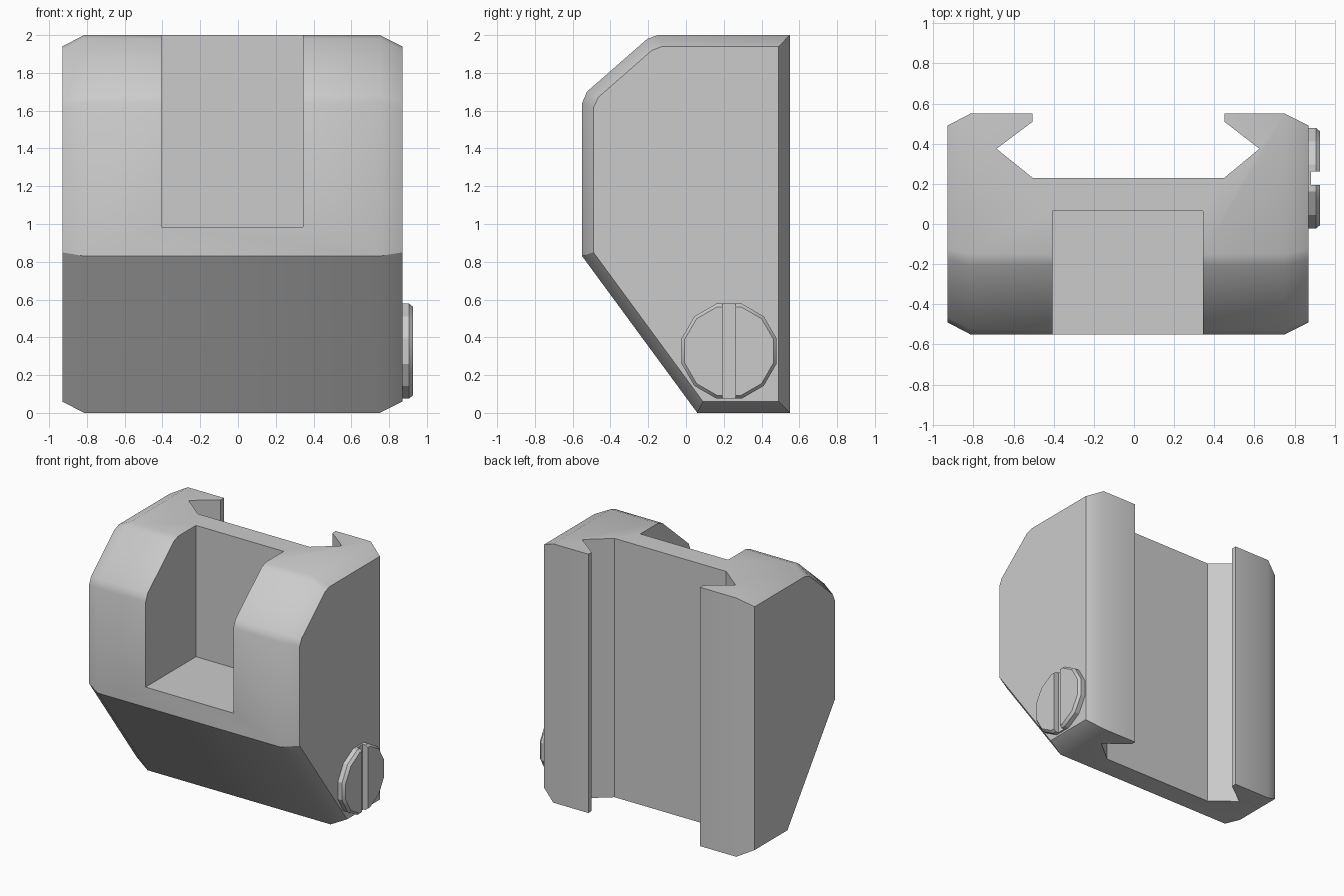
import bpy, bmesh, math
from mathutils import Vector

if "Cube" in bpy.data.objects:
    bpy.data.objects.remove(bpy.data.objects["Cube"])


def loft(name, rings):
    """Closed solid through rings of equal point count, capped at both ends."""
    bm = bmesh.new()
    loops = [[bm.verts.new(p) for p in ring] for ring in rings]
    n = len(loops[0])
    for a, b in zip(loops, loops[1:]):
        for i in range(n):
            j = (i + 1) % n
            bm.faces.new((a[i], a[j], b[j], b[i]))
    bm.faces.new(loops[0])
    bm.faces.new(loops[-1])
    bmesh.ops.recalc_face_normals(bm, faces=bm.faces)
    mesh = bpy.data.meshes.new(name)
    bm.to_mesh(mesh)
    bm.free()
    ob = bpy.data.objects.new(name, mesh)
    bpy.context.collection.objects.link(ob)
    return ob


def box(name, lo, hi):
    ring = lambda z: [(lo[0], lo[1], z), (hi[0], lo[1], z), (hi[0], hi[1], z), (lo[0], hi[1], z)]
    return loft(name, [ring(lo[2]), ring(hi[2])])


def activate(ob):
    bpy.ops.object.select_all(action='DESELECT')
    ob.select_set(True)
    bpy.context.view_layer.objects.active = ob


def cut(ob, cutter):
    cutter.hide_render = True
    m = ob.modifiers.new("cut", 'BOOLEAN')
    m.operation, m.solver, m.object = 'DIFFERENCE', 'EXACT', cutter
    activate(ob)
    bpy.ops.object.modifier_apply(modifier=m.name)
    bpy.data.objects.remove(cutter, do_unlink=True)


def smooth(ob, degrees):
    activate(ob)
    bpy.ops.object.shade_smooth_by_angle(angle=math.radians(degrees))


# Body: side profile (y, z) with its inset copy forming the chamfered sides
outer = [(0.55, 0), (0.55, 2), (-0.15, 2), (-0.205, 1.98), (-0.525, 1.70),
         (-0.55, 1.64), (-0.55, 0.83), (0.06, 0)]
inner = [(0.49, 0.06), (0.49, 1.94), (-0.125, 1.94), (-0.18, 1.92), (-0.465, 1.67),
         (-0.49, 1.615), (-0.49, 0.85), (0.09, 0.06)]
body = loft("clamp_body", [[(x, y, z) for y, z in prof] for x, prof in
                           ((-0.93, inner), (-0.815, outer), (0.75, outer), (0.87, inner))])

# Dovetail rail channel along the back
channel = [(-0.505, 0.7), (-0.505, 0.51), (-0.685, 0.375), (-0.505, 0.23),
           (0.45, 0.23), (0.625, 0.375), (0.45, 0.51), (0.45, 0.7)]
cut(body, loft("channel_cutter", [[(x, y, z) for x, y in channel] for z in (-0.2, 2.2)]))

# Rectangular pocket in the front, open at the top
cut(body, box("pocket_cutter", (-0.405, -0.8, 0.985), (0.345, 0.065, 2.2)))
smooth(body, 30)

# Twelve-sided screw head on the right side
cy, cz = 0.228, 0.327


def ring(x, r):
    return [(x, cy + r * math.cos(math.radians(30 * i + 15)),
             cz + r * math.sin(math.radians(30 * i + 15))) for i in range(12)]


screw = loft("screw_head", [ring(0.84, 0.26), ring(0.906, 0.26), ring(0.926, 0.243)])
cut(screw, box("slot_cutter", (0.883, cy - 0.034, -0.1), (1.1, cy + 0.034, 0.8)))
smooth(screw, 25)
